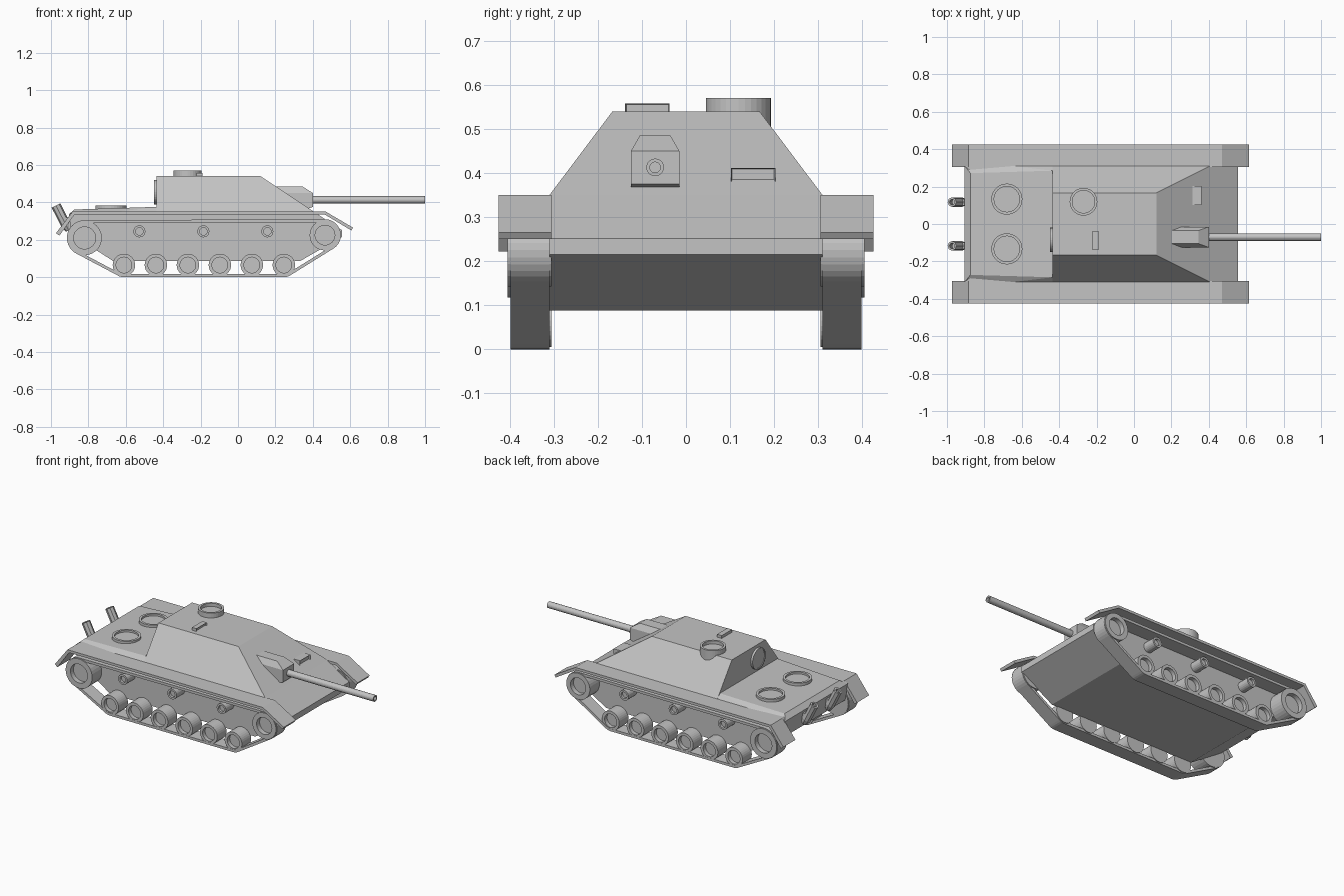
import bpy, bmesh
from math import sin, cos, pi, radians
from mathutils import Vector, geometry

if "Cube" in bpy.data.objects:
    bpy.data.objects.remove(bpy.data.objects["Cube"])

GREY = (0.55, 0.55, 0.55, 1)
paint = bpy.data.materials.new("grey_paint")
paint.use_nodes = True
paint.diffuse_color = GREY
paint.node_tree.nodes["Principled BSDF"].inputs["Base Color"].default_value = GREY


def finish(name, bm, loc=(0, 0, 0), rot=(0, 0, 0)):
    bmesh.ops.recalc_face_normals(bm, faces=bm.faces)
    mesh = bpy.data.meshes.new(name)
    bm.to_mesh(mesh)
    bm.free()
    mesh.materials.append(paint)
    ob = bpy.data.objects.new(name, mesh)
    ob.location, ob.rotation_euler = loc, rot
    bpy.context.collection.objects.link(ob)
    return ob


def prism(name, outline, y0, y1):
    """Side outline in x, z extruded along y."""
    bm = bmesh.new()
    a, b = [[bm.verts.new((x, y, z)) for x, z in outline] for y in (y0, y1)]
    bm.faces.new(a)
    bm.faces.new(b)
    for i in range(len(a)):
        bm.faces.new((a[i - 1], a[i], b[i], b[i - 1]))
    return finish(name, bm)


def hull(name, points, mid_y=0):
    """Convex solid from x, half width, z points mirrored about mid_y."""
    bm = bmesh.new()
    for x, w, z in points:
        for s in (1, -1):
            bm.verts.new((x, mid_y + s * w, z))
    bmesh.ops.convex_hull(bm, input=bm.verts)
    bmesh.ops.dissolve_limit(bm, angle_limit=radians(1), verts=bm.verts, edges=bm.edges)
    return finish(name, bm)


def lathe(name, profile, loc, rot=(0, 0, 0), n=32):
    """Turned part: radius, height profile spun about its axis."""
    bm = bmesh.new()
    rings = []
    for r, h in profile:
        if r == 0:
            rings.append([bm.verts.new((0, 0, h))] * n)
        else:
            rings.append([bm.verts.new((r * cos(2 * pi * i / n), r * sin(2 * pi * i / n), h))
                          for i in range(n)])
    for a, b in zip(rings, rings[1:]):
        for i in range(n):
            corners = list(dict.fromkeys((a[i - 1], a[i], b[i], b[i - 1])))
            bm.faces.new(corners)
    return finish(name, bm, loc, rot)


def cup(r, inner, height, depth):
    """Profile of a disc with a recessed face."""
    return [(0, 0), (r, 0), (r, height), (inner, height),
            (inner, height - depth), (0, height - depth)]


def visor(name, lo, hi):
    """Box with a recessed slot in its forward face."""
    bm = bmesh.new()
    bmesh.ops.create_cube(bm, size=1)
    lo, hi = Vector(lo), Vector(hi)
    for v in bm.verts:
        v.co = Vector([(lo[k] + hi[k]) / 2 + v.co[k] * (hi[k] - lo[k]) for k in range(3)])
    bm.normal_update()
    face = [f for f in bm.faces if f.normal.x > 0.9]
    bmesh.ops.inset_region(bm, faces=face, thickness=0.004)
    bmesh.ops.translate(bm, verts=face[0].verts, vec=(-0.008, 0, 0))
    return finish(name, bm)


# Hull, casemate and engine deck
prism("lower_hull", [(-0.905, 0.335), (-0.89, 0.23), (-0.67, 0.088), (0.335, 0.088),
                     (0.555, 0.215), (0.555, 0.252), (0.405, 0.35), (-0.88, 0.35)], -0.31, 0.31)
hull("casemate", [(-0.435, 0.31, 0.35), (0.405, 0.31, 0.35),
                  (-0.435, 0.167, 0.54), (0.12, 0.167, 0.54)])
hull("engine_deck", [(-0.435, 0.285, 0.376), (-0.875, 0.272, 0.362), (-0.435, 0.31, 0.35),
                     (-0.645, 0.31, 0.35), (-0.905, 0.31, 0.335)])

# Gun and mantlet
GUN_Y = -0.07
hull("mantlet", [(0.4, 0.055, 0.375), (0.4, 0.055, 0.45), (0.345, 0.035, 0.485),
                 (0.15, 0.035, 0.485), (0.15, 0.055, 0.45), (0.15, 0.055, 0.363),
                 (0.36, 0.055, 0.363)], GUN_Y)
lathe("gun_barrel", cup(0.02, 0.012, 0.65, 0.05), (0.35, GUN_Y, 0.413), (0, pi / 2, 0), 20)

# Hatches and vision ports
lathe("commander_cupola", cup(0.074, 0.06, 0.11, 0.02), (-0.27, 0.119, 0.46))
lathe("rear_door", cup(0.065, 0.058, 0.02, 0.004), (-0.428, -0.085, 0.455), (0, -pi / 2, 0))
visor("roof_periscope", (-0.222, -0.138, 0.53), (-0.19, -0.037, 0.558))
visor("driver_visor", (0.303, 0.102, 0.37), (0.36, 0.203, 0.412))

# Running gear layout: x, z, radius
SPROCKET, IDLER = (-0.82, 0.21, 0.095), (0.465, 0.225, 0.085)
ROAD = [(-0.61 + 0.171 * i, 0.065, 0.065) for i in range(6)]


def track(name, y0, y1):
    outer, inner = [], []
    for x, z, r in [SPROCKET, IDLER] + ROAD:
        for i in range(32):
            d = Vector((cos(i * pi / 16), sin(i * pi / 16)))
            outer.append(Vector((x, z)) + d * r)
            inner.append(Vector((x, z)) + d * (r - 0.016))
    order = geometry.convex_hull_2d(outer)
    bm = bmesh.new()
    loops = [[bm.verts.new((pts[i].x, y, pts[i].y)) for i in order]
             for pts, y in ((outer, y0), (outer, y1), (inner, y1), (inner, y0))]
    for k in range(4):
        a, b = loops[k - 1], loops[k]
        for i in range(len(order)):
            bm.faces.new((a[i - 1], a[i], b[i], b[i - 1]))
    return finish(name, bm)


for s, side in ((1, "left"), (-1, "right")):
    out = (-s * pi / 2, 0, 0)
    track(f"{side}_track", s * 0.31, s * 0.398)
    for label, (x, z, r) in (("sprocket", SPROCKET), ("idler", IDLER)):
        lathe(f"{side}_{label}", cup(r - 0.003, r * 0.62, 0.1, 0.03), (x, s * 0.305, z), out)
    for i, (x, z, r) in enumerate(ROAD):
        lathe(f"{side}_road_wheel_{i + 1}", cup(r - 0.005, 0.042, 0.092, 0.025),
              (x, s * 0.305, z), out)
    for i in range(3):
        lathe(f"{side}_return_roller_{i + 1}", cup(0.032, 0.02, 0.085, 0.015),
              (-0.527 + 0.342 * i, s * 0.305, 0.245), out, 20)
    # Fender with bent end flaps
    prism(f"{side}_fender", [(-0.973, 0.236), (-0.885, 0.35), (0.47, 0.35), (0.615, 0.265),
                             (0.606, 0.25), (0.466, 0.334), (-0.875, 0.334), (-0.955, 0.222)],
          s * 0.305, s * 0.425)
    # Engine hatch and exhaust
    lathe(f"{side}_engine_hatch", cup(0.083, 0.068, 0.028, 0.012), (-0.68, s * 0.133, 0.356))
    lathe(f"{side}_exhaust", [(0, 0), (0.016, 0), (0.026, 0.035), (0.026, 0.15), (0.015, 0.15),
                              (0.015, 0.12), (0, 0.12)],
          (-0.905, s * 0.117, 0.25), (0, radians(-27), 0), 8)
    prism(f"{side}_exhaust_bracket", [(-0.88, 0.26), (-0.925, 0.27), (-0.94, 0.32), (-0.88, 0.32)],
          s * 0.1, s * 0.134)
